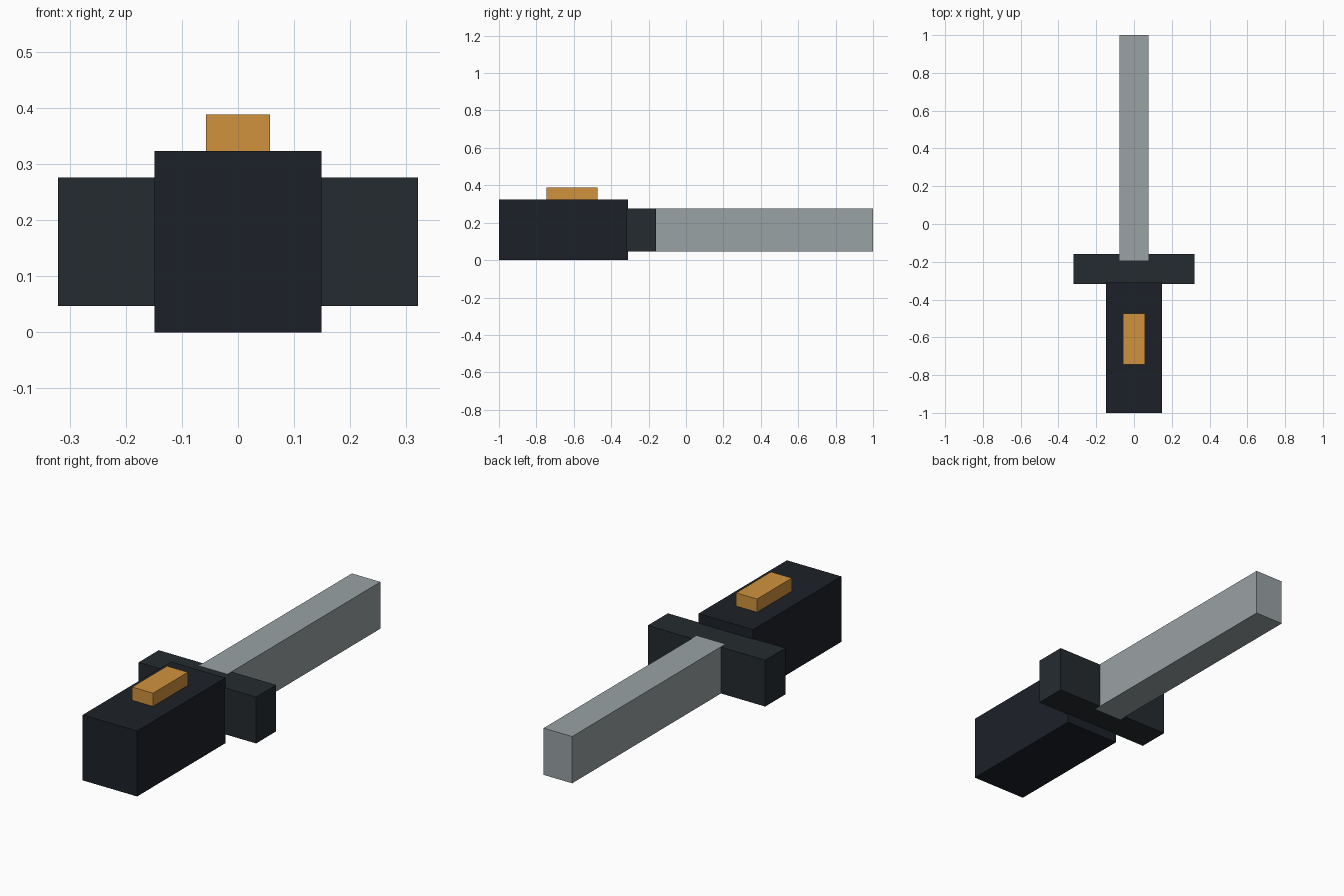
import bpy

if "Cube" in bpy.data.objects:
    bpy.data.objects.remove(bpy.data.objects["Cube"])


def material(name, rgb):
    m = bpy.data.materials.new(name)
    m.diffuse_color = (*rgb, 1)
    m.use_nodes = True
    m.node_tree.nodes["Principled BSDF"].inputs["Base Color"].default_value = m.diffuse_color
    return m


def box(name, lo, hi, mat):
    centre = [(a + b) / 2 for a, b in zip(lo, hi)]
    bpy.ops.mesh.primitive_cube_add(size=1, location=centre)
    ob = bpy.context.object
    ob.name = name
    ob.scale = [b - a for a, b in zip(lo, hi)]
    bpy.ops.object.transform_apply(location=False, rotation=False, scale=True)
    ob.data.materials.append(mat)
    return ob


grip_dark = material("grip_dark", (0.012, 0.015, 0.021))
guard_dark = material("guard_dark", (0.018, 0.024, 0.029))
steel = material("steel", (0.32, 0.36, 0.37))
amber = material("amber", (0.64, 0.29, 0.047))

# Chunky grip with a raised inlay on top
box("grip", (-0.149, -1.0, 0.0), (0.149, -0.311, 0.323), grip_dark)
box("grip_inlay", (-0.057, -0.745, 0.30), (0.057, -0.473, 0.388), amber)

# Cross guard
box("guard", (-0.321, -0.317, 0.047), (0.321, -0.16, 0.276), guard_dark)

# Blade, seated slightly into the guard
box("blade", (-0.078, -0.193, 0.046), (0.078, 1.0, 0.277), steel)
